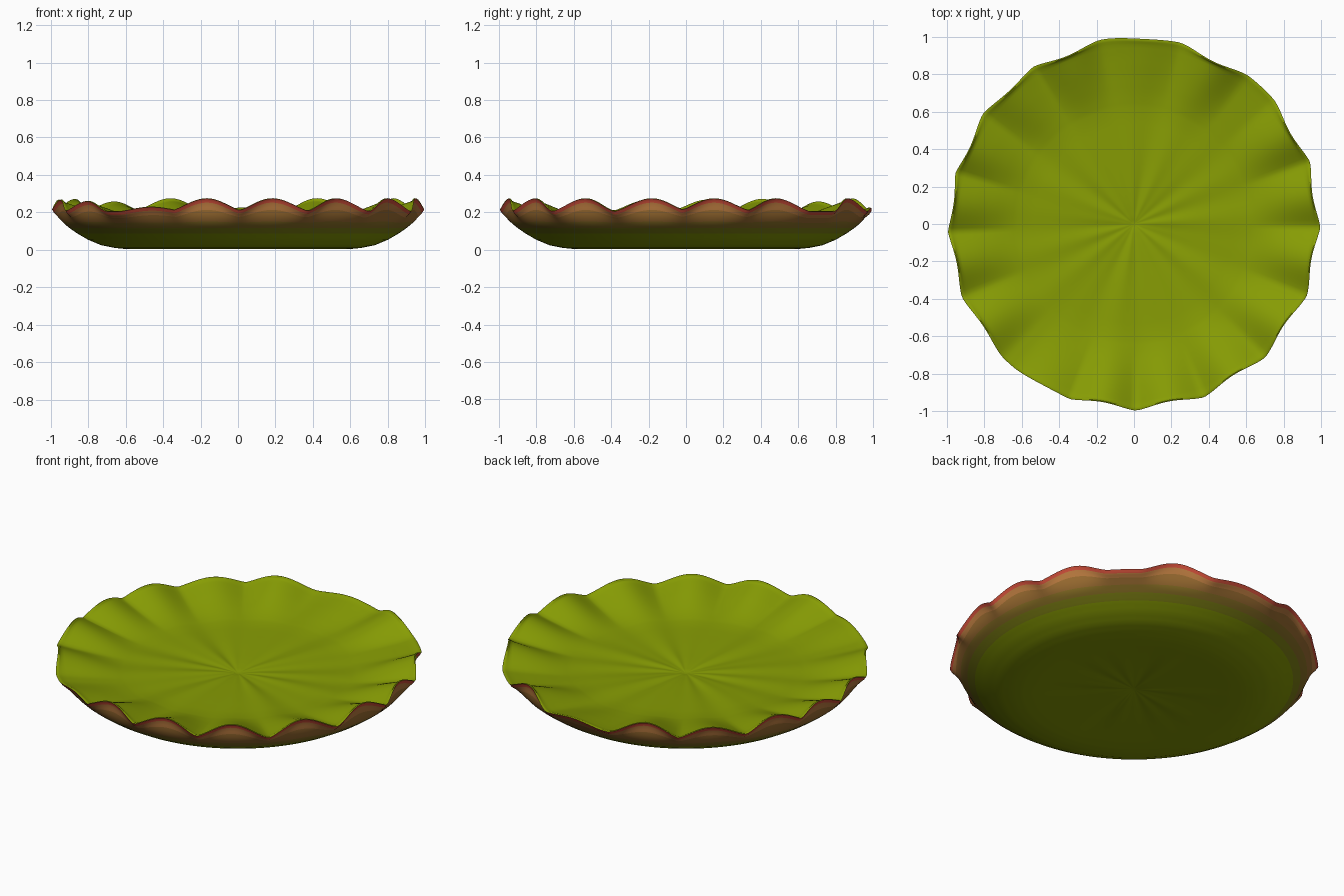
import bpy, bmesh, math

if "Cube" in bpy.data.objects:
    bpy.data.objects.remove(bpy.data.objects["Cube"])


def make_material(name, srgb):
    color = [(c / 255) ** 2.2 for c in srgb] + [1]
    mat = bpy.data.materials.new(name)
    mat.use_nodes = True
    mat.diffuse_color = color
    bsdf = mat.node_tree.nodes["Principled BSDF"]
    bsdf.inputs["Base Color"].default_value = color
    bsdf.inputs["Roughness"].default_value = 0.8
    return mat


materials = [
    make_material("leaf_green", (134, 155, 12)),
    make_material("underside_green", (128, 146, 10)),
    make_material("olive", (122, 124, 26)),
    make_material("olive_brown", (132, 108, 40)),
    make_material("brown", (148, 104, 50)),
    make_material("tan", (176, 116, 62)),
    make_material("rim_red", (192, 74, 56)),
]
GREEN, UNDER, OLIVE, OLIVE_BROWN, BROWN, TAN, RED = range(7)

# Rim scallops: angle in degrees and relative height
SCALLOPS = [(-100, 1), (-79, 1), (-57, 1), (-34, 1), (-11, 1), (9, 1),
            (30, 1), (64, 1), (87, .3), (112, 1), (133, .75), (155, .95),
            (173, .9), (192, .9), (214, .8), (242, .35)]


def scallop(deg):
    best = 0
    for angle, height in SCALLOPS:
        d = abs((deg - angle + 180) % 360 - 180)
        if d < 12:
            best = max(best, height * (.5 + .5 * math.cos(math.pi * d / 12)) ** .75)
    return best


# Soft folds running out from the centre
def fold(a):
    return (math.sin(7 * a + .6) + .8 * math.sin(11 * a + 2) + .6 * math.sin(17 * a)) / 2


def smooth(lo, hi, x):
    t = min(max((x - lo) / (hi - lo), 0), 1)
    return t * t * (3 - 2 * t)


def sample(points, steps):
    """Subdivide a profile of (radius, height, material)."""
    out = []
    for p, q in zip(points, points[1:]):
        for i in range(steps):
            t = i / steps
            out.append((p[0] + (q[0] - p[0]) * t, p[1] + (q[1] - p[1]) * t, p[2]))
    return out + [points[-1]]


# Underside, from centre to rim; each material covers the band that follows
underside = sample([
    (.02, .03, UNDER), (.3, .018, UNDER), (.6, .004, UNDER), (.66, .01, UNDER),
    (.73, .024, UNDER), (.8, .053, UNDER), (.86, .088, OLIVE),
    (.9, .116, OLIVE_BROWN), (.935, .144, BROWN), (.966, .17, TAN),
    (.988, .186, RED), (1, .203, GREEN)], 3)
# Upper face, from rim to centre
upper = sample([
    (.992, .206, GREEN), (.96, .197, GREEN), (.9, .186, GREEN),
    (.8, .171, GREEN), (.7, .158, GREEN), (.62, .15, GREEN),
    (.35, .146, GREEN), (.12, .14, GREEN), (.02, .133, GREEN)], 3)

SEGMENTS = 288
bm = bmesh.new()
rings = []
for index, (r, z, mat) in enumerate(underside + upper):
    top = index >= len(underside)
    ring = []
    for i in range(SEGMENTS):
        a = 2 * math.pi * i / SEGMENTS
        h = scallop(math.degrees(a))
        if top:
            wave = .07 * smooth(.57, 1.02, r) * h
            ripple = .005 * fold(a) * smooth(0, .2, r) * (1 - smooth(.65, .95, r))
        else:
            wave = .07 * smooth(.92, 1, r) * h
            ripple = .003 * fold(a) * smooth(0, .15, r) * (1 - smooth(.3, .5, r))
        # Scallops stand upright, so their rim is drawn inward
        rr = r - .034 * h * smooth(.945, 1, r)
        ring.append(bm.verts.new((rr * math.cos(a), rr * math.sin(a), z + wave + ripple)))
    rings.append((ring, mat))

for (lower, mat), (upper_ring, _) in zip(rings, rings[1:]):
    for i in range(SEGMENTS):
        j = (i + 1) % SEGMENTS
        face = bm.faces.new((lower[i], lower[j], upper_ring[j], upper_ring[i]))
        face.material_index = mat

# Close the middle above and below
for (ring, mat), z in ((rings[0], .034), (rings[-1], .128)):
    middle = bm.verts.new((0, 0, z))
    for i in range(SEGMENTS):
        face = bm.faces.new((ring[i], ring[(i + 1) % SEGMENTS], middle))
        face.material_index = mat
bmesh.ops.recalc_face_normals(bm, faces=bm.faces)

mesh = bpy.data.meshes.new("lily_pad")
bm.to_mesh(mesh)
bm.free()
for mat in materials:
    mesh.materials.append(mat)
pad = bpy.data.objects.new("lily_pad", mesh)
bpy.context.collection.objects.link(pad)
bpy.context.view_layer.objects.active = pad
pad.select_set(True)
bpy.ops.object.shade_smooth_by_angle(angle=math.radians(50))
